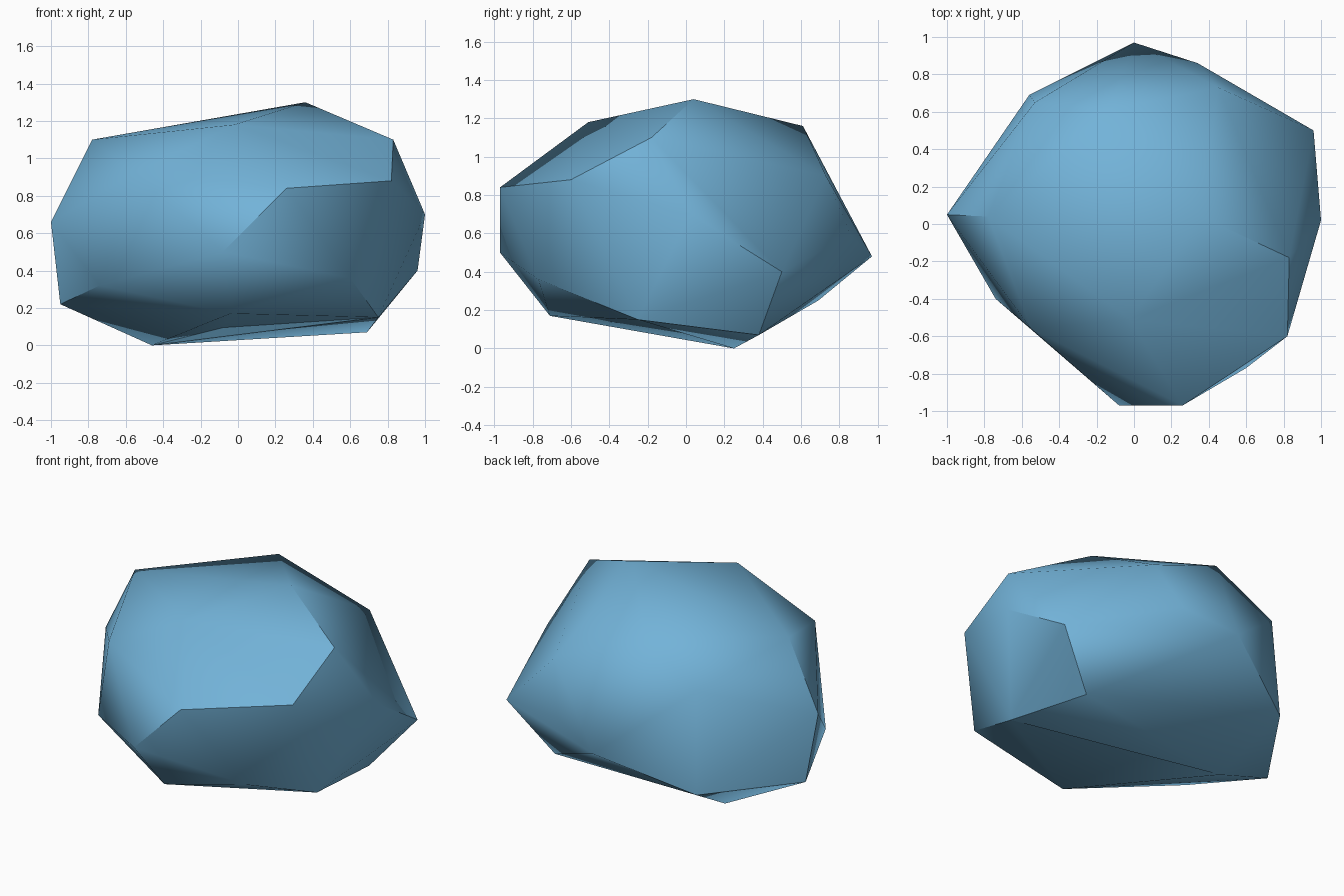
import bpy, bmesh, math
from mathutils import Vector

if "Cube" in bpy.data.objects:
    bpy.data.objects.remove(bpy.data.objects["Cube"])

# Corner points of the boulder, grouped from crown to base
crown = [(-.78, .04, 1.10), (.36, .04, 1.30), (.83, -.18, 1.10), (-.02, -.51, 1.18),
         (-.13, .61, 1.16), (-.55, -.56, .92), (.45, .73, .90), (-.53, .65, .91)]
girdle = [(.82, -.60, .88), (1.0, .02, .70), (.96, .50, .40), (.26, -.97, .84),
          (-.08, -.97, .50), (-1.0, .05, .66), (0, .97, .48), (.34, .86, .59)]
base = [(.60, -.77, .36), (-.04, -.71, .17), (.69, .38, .07), (-.46, .25, 0),
        (-.95, .11, .22), (-.74, -.40, .32), (-.56, .69, .25), (.75, -.25, .15)]
hollow = [(-.08, .06, .095)]            # dent in the underside

bm = bmesh.new()
for p in crown + girdle + base:
    bm.verts.new(p)
bmesh.ops.convex_hull(bm, input=bm.verts[:], use_existing_faces=False)

# Points lying slightly inside the hull become dents in the nearest facet
loose = [v for v in bm.verts if not v.link_faces]
dents = [v.co.copy() for v in loose] + [Vector(p) for p in hollow]
bmesh.ops.delete(bm, geom=loose, context='VERTS')
bmesh.ops.triangulate(bm, faces=bm.faces[:])
for p in dents:
    bm.normal_update()
    face = min(bm.faces, key=lambda f: abs((p - f.verts[0].co).dot(f.normal))
               + (p - f.calc_center_median()).length * 0.15)
    bmesh.ops.poke(bm, faces=[face])["verts"][0].co = p

# Fold the crease inward on the back right shoulder
def at(p):
    return min(bm.verts, key=lambda v: (v.co - Vector(p)).length)

shoulder, flank = at((.45, .73, .90)), at((.96, .50, .40))
inner = {at((1.0, .02, .70)), at((.34, .86, .59))}
edge = bm.edges.get((shoulder, flank))
if edge and {v for f in edge.link_faces for v in f.verts} - {shoulder, flank} == inner:
    bmesh.ops.rotate_edges(bm, edges=[edge])
bmesh.ops.recalc_face_normals(bm, faces=bm.faces[:])

mesh = bpy.data.meshes.new("boulder")
bm.to_mesh(mesh)
bm.free()
boulder = bpy.data.objects.new("boulder", mesh)
bpy.context.collection.objects.link(boulder)

blue = bpy.data.materials.new("blue stone")
blue.diffuse_color = (0.17, 0.45, 0.69, 1)
blue.use_nodes = True
blue.node_tree.nodes["Principled BSDF"].inputs["Base Color"].default_value = blue.diffuse_color
mesh.materials.append(blue)

bpy.context.view_layer.objects.active = boulder
boulder.select_set(True)
bpy.ops.object.shade_smooth_by_angle(angle=math.radians(45))
